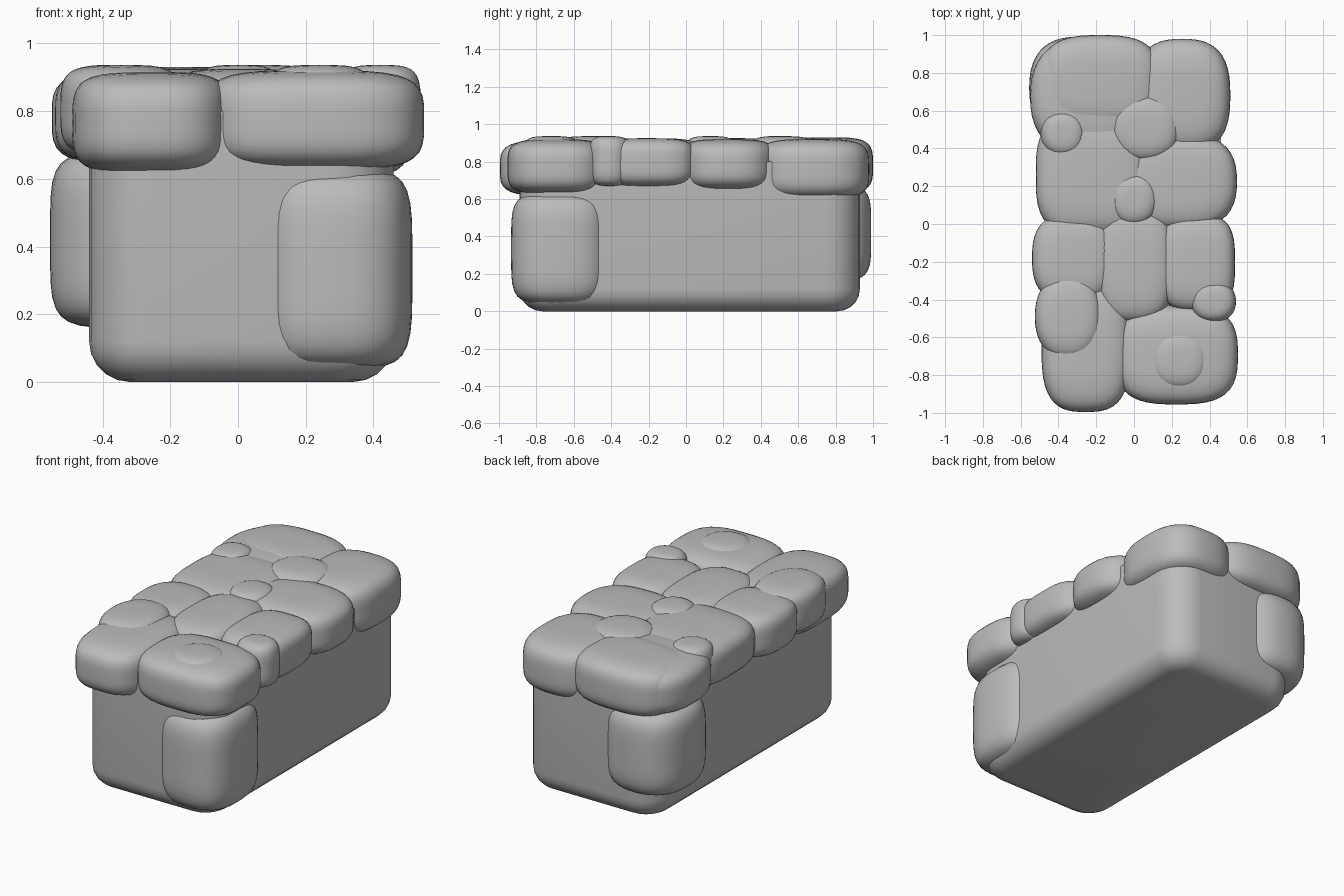
import bpy
import bmesh

cube = bpy.data.objects.get("Cube")
if cube:
    bpy.data.objects.remove(cube, do_unlink=True)

stone_grey = bpy.data.materials.new("stone_grey")
stone_grey.use_nodes = True
colour = (0.5, 0.5, 0.5, 1)
stone_grey.diffuse_color = colour
stone_grey.node_tree.nodes["Principled BSDF"].inputs["Base Color"].default_value = colour


def finish(name, bm):
    """Turn a bmesh into a smooth grey object."""
    for face in bm.faces:
        face.smooth = True
    mesh = bpy.data.meshes.new(name)
    bm.to_mesh(mesh)
    bm.free()
    mesh.materials.append(stone_grey)
    obj = bpy.data.objects.new(name, mesh)
    bpy.context.collection.objects.link(obj)
    return obj


def stone(name, x, y, z, plan=3.0, side=4):
    """Rounded block filling the given ranges; higher powers are boxier."""
    bm = bmesh.new()
    bmesh.ops.create_cube(bm, size=2)
    bmesh.ops.subdivide_edges(bm, edges=bm.edges[:], cuts=11, use_grid_fill=True)
    for v in bm.verts:
        ring = (abs(v.co.x) ** plan + abs(v.co.y) ** plan) ** (side / plan)
        p = v.co / (ring + abs(v.co.z) ** side) ** (1 / side)
        for i, (low, high) in enumerate((x, y, z)):
            v.co[i] = (low + high) / 2 + p[i] * (high - low) / 2
    return finish(name, bm)


# Main block: broad rounded upright corners, then a rounded base
bm = bmesh.new()
bmesh.ops.create_cube(bm, size=1)
for v in bm.verts:
    v.co.x = 0.01 + v.co.x * 0.9
    v.co.y = 0.02 + v.co.y * 1.82
    v.co.z = (v.co.z + 0.5) * 0.8
upright = [e for e in bm.edges if abs(e.verts[0].co.z - e.verts[1].co.z) > 0.5]
bmesh.ops.bevel(bm, geom=upright, offset=0.18, segments=6, profile=0.5,
                affect='EDGES')
base = [e for e in bm.edges if all(v.co.z < 0.01 for v in e.verts)]
bmesh.ops.bevel(bm, geom=base, offset=0.12, segments=5, profile=0.5,
                affect='EDGES')
body = finish("main_block", bm)
bpy.context.view_layer.objects.active = body
body.select_set(True)
bpy.ops.object.shade_smooth_by_angle(angle=0.7)
body.select_set(False)

# Upright stones on two opposite corners
stone("front_corner_stone", (0.05, 0.515), (-0.935, -0.41), (0.04, 0.63), 2.7, 5)
stone("back_corner_stone", (-0.555, -0.06), (0.45, 0.99), (0.16, 0.68), 2.4, 5)

# Large capping stones
stone("back_right_cap", (-0.5, 0.14), (0.5, 1.0), (0.63, 0.93), 2.9)
stone("back_right_under_cap", (-0.55, 0.08), (0.36, 0.99), (0.64, 0.92), 2.4)
stone("back_left_cap", (0.0, 0.51), (0.38, 0.98), (0.6, 0.92), 2.7)
stone("middle_right_cap", (-0.52, 0.08), (-0.06, 0.58), (0.65, 0.925), 3.2)
stone("middle_left_cap", (-0.06, 0.545), (-0.03, 0.48), (0.645, 0.92), 2.6)
stone("centre_cap", (-0.2, 0.21), (-0.52, 0.1), (0.66, 0.925), 2.8)
stone("near_right_cap", (-0.54, -0.1), (-0.42, 0.06), (0.65, 0.92), 2.6)
stone("near_left_cap", (0.13, 0.535), (-0.46, 0.05), (0.665, 0.925), 3.2)
stone("front_right_cap", (-0.49, -0.02), (-0.995, -0.3), (0.615, 0.915))
stone("front_left_cap", (-0.1, 0.55), (-0.955, -0.43), (0.625, 0.92))

# Small stones set into the top
pebbles = {
    "right_round": (-0.345, -0.49, 0.18, 0.23),
    "left_edge": (0.42, -0.41, 0.12, 0.11),
    "front": (0.24, -0.72, 0.16, 0.16),
    "centre": (0, 0.13, 0.13, 0.14),
    "back": (0.06, 0.51, 0.19, 0.18),
    "right_edge": (-0.375, 0.48, 0.12, 0.125),
}
for name, (x, y, rx, ry) in pebbles.items():
    stone(name + "_pebble", (x - rx, x + rx), (y - ry, y + ry), (0.67, 0.936), 2.2)
